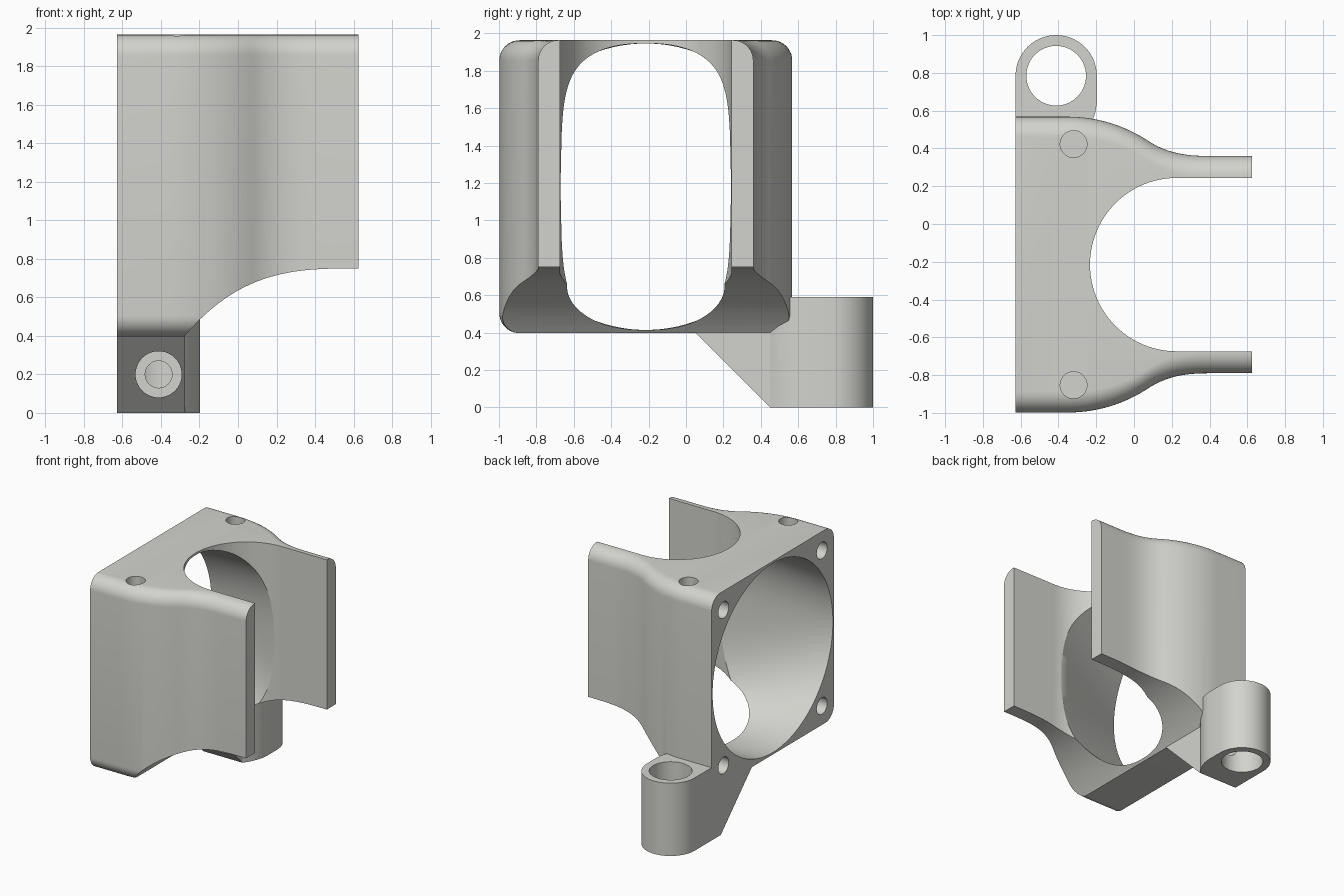
import bpy, bmesh, math
from mathutils import Vector, Matrix

if "Cube" in bpy.data.objects:
    bpy.data.objects.remove(bpy.data.objects["Cube"])

CY, CZ = -0.215, 1.18          # axis of the fan opening
HALF = 0.783                   # half width and height of the housing
BACK, FRONT = -0.627, 0.625    # housing ends along x

grey = bpy.data.materials.new("light grey plastic")
grey.diffuse_color = (0.65, 0.65, 0.615, 1)
grey.use_nodes = True
grey.node_tree.nodes["Principled BSDF"].inputs["Base Color"].default_value = grey.diffuse_color


def make(name, bm):
    bmesh.ops.recalc_face_normals(bm, faces=bm.faces)
    me = bpy.data.meshes.new(name)
    bm.to_mesh(me)
    bm.free()
    ob = bpy.data.objects.new(name, me)
    bpy.context.collection.objects.link(ob)
    me.materials.append(grey)
    return ob


def loft(name, rings):
    """Solid skinned through rings of equal point count."""
    bm = bmesh.new()
    vs = [[bm.verts.new(p) for p in r] for r in rings]
    n = len(vs[0])
    for a, b in zip(vs, vs[1:]):
        for i in range(n):
            j = (i + 1) % n
            bm.faces.new((a[i], a[j], b[j], b[i]))
    bm.faces.new(vs[0])
    bm.faces.new(vs[-1])
    return make(name, bm)


def cylinder(name, start, end, r, n=40):
    a, b = Vector(start), Vector(end)
    d = b - a
    bm = bmesh.new()
    rot = d.to_track_quat('Z', 'Y').to_matrix().to_4x4()
    bmesh.ops.create_cone(bm, cap_ends=True, segments=n, radius1=r, radius2=r,
                          depth=d.length, matrix=Matrix.Translation((a + b) / 2) @ rot)
    return make(name, bm)


def combine(target, other, op):
    bpy.context.view_layer.objects.active = target
    m = target.modifiers.new(op, 'BOOLEAN')
    m.operation, m.solver, m.object = op, 'EXACT', other
    bpy.ops.object.modifier_apply(modifier=m.name)
    bpy.data.objects.remove(other)


def half_width(x):
    """S-curve from the wide back to the narrow arms."""
    if x < -0.35:
        return HALF
    if x < 0.07:
        return HALF - 0.77 + math.sqrt(0.77 ** 2 - (x + 0.35) ** 2)
    if x < 0.42:
        return 0.575 + 0.083 * ((0.42 - x) / 0.35) ** 2.8
    return 0.575


def rounded_section(x, r=0.108, steps=10):
    w, pts = half_width(x), []
    for k, (sy, sz) in enumerate(((1, 1), (-1, 1), (-1, -1), (1, -1))):
        for i in range(steps + 1):
            t = (k + i / steps) * math.pi / 2
            pts.append((x, CY + sy * (w - r) + r * math.cos(t),
                        CZ + sz * (HALF - r) + r * math.sin(t)))
    return pts


# Housing block
xs = [BACK] + [-0.35 + 0.77 * i / 28 for i in range(29)] + [FRONT]
housing = loft("fan_duct_bracket", [rounded_section(x) for x in xs])

# Curved underside of the arms
curve = []
for i in range(37):
    u = 0.92 * (1 - i / 36)
    curve.append((0.625 - u, 0.75 - 0.355 * (u / 0.905) ** 3.05))
curve += [(0.8, 0.75), (0.8, 0.2), (curve[0][0], 0.2)]
combine(housing, loft("arch_cutter", [[(x, y, z) for x, z in curve] for y in (-1.3, 0.9)]),
        'DIFFERENCE')

# Mounting lug: rounded block behind a sloped gusset
LX, LY, LR = -0.412, 0.785, 0.215
plan = [(BACK, 0.45), (-0.275, 0.45), (-0.245, 0.495), (-0.22, 0.545), (-0.205, 0.59), (-0.197, 0.64)]
plan += [(LX + LR * math.cos(math.pi * i / 32), LY + LR * math.sin(math.pi * i / 32))
         for i in range(33)]
lug = loft("lug", [[(x, y, z) for x, y in plan] for z in (0, 0.59)])
slope = [(0.04, 0.41), (0.45, 0.0), (0.5, 0.0), (0.5, 0.42), (0.06, 0.42)]
gusset = loft("gusset", [[(x, y, z) for y, z in slope] for x in (BACK, -0.275)])
combine(lug, gusset, 'UNION')
combine(housing, lug, 'UNION')

# Front slot with a half-round end, open through top and bottom
SR = 0.459
slot = [(0.9, CY - SR)] + [(0.226 - SR * math.sin(math.pi * i / 48),
                            CY - SR * math.cos(math.pi * i / 48)) for i in range(49)]
slot += [(0.9, CY + SR)]
combine(housing, loft("slot_cutter", [[(x, y, z) for x, y in slot] for z in (0.2, 2.2)]),
        'DIFFERENCE')


# Fan opening blending from a circle into a narrow rounded rectangle
def duct_ring(x):
    t = (x - BACK) / (0.15 - BACK)
    w = 0.77 - 0.315 * min(1, t)
    e = 2 / (2 + 0.75 * max(0, min(1, t)))
    ring = []
    for i in range(96):
        c, s = math.cos(math.tau * (i + 0.5) / 96), math.sin(math.tau * (i + 0.5) / 96)
        ring.append((x, CY + math.copysign(w * abs(c) ** e, c),
                     CZ + math.copysign(0.766 * abs(s) ** e, s)))
    return ring


duct_xs = [BACK - 0.05] + [BACK + (0.15 - BACK) * i / 10 for i in range(11)] + [0.3]
combine(housing, loft("duct_cutter", [duct_ring(x) for x in duct_xs]), 'DIFFERENCE')

# Screw holes in the back corners and in the top
for sy in (-1, 1):
    for sz in (-1, 1):
        y, z = CY + sy * 0.63, CZ + sz * 0.63
        combine(housing, cylinder("screw_hole", (-0.8, y, z), (-0.25, y, z), 0.067), 'DIFFERENCE')
    y = CY + sy * 0.638
    combine(housing, cylinder("top_hole", (-0.32, y, 1.7), (-0.32, y, 2.2), 0.071), 'DIFFERENCE')

# Lug bore and its counterbored clamp screw hole
combine(housing, cylinder("lug_bore", (LX, LY, -0.2), (LX, LY, 0.8), 0.158, 56), 'DIFFERENCE')
combine(housing, cylinder("counterbore", (LX, 0.0, 0.2), (LX, 0.45, 0.2), 0.12), 'DIFFERENCE')
combine(housing, cylinder("clamp_hole", (LX, 0.3, 0.2), (LX, LY, 0.2), 0.07), 'DIFFERENCE')

bpy.ops.object.select_all(action='DESELECT')
housing.select_set(True)
bpy.context.view_layer.objects.active = housing
bpy.ops.object.shade_smooth_by_angle(angle=math.radians(28))
